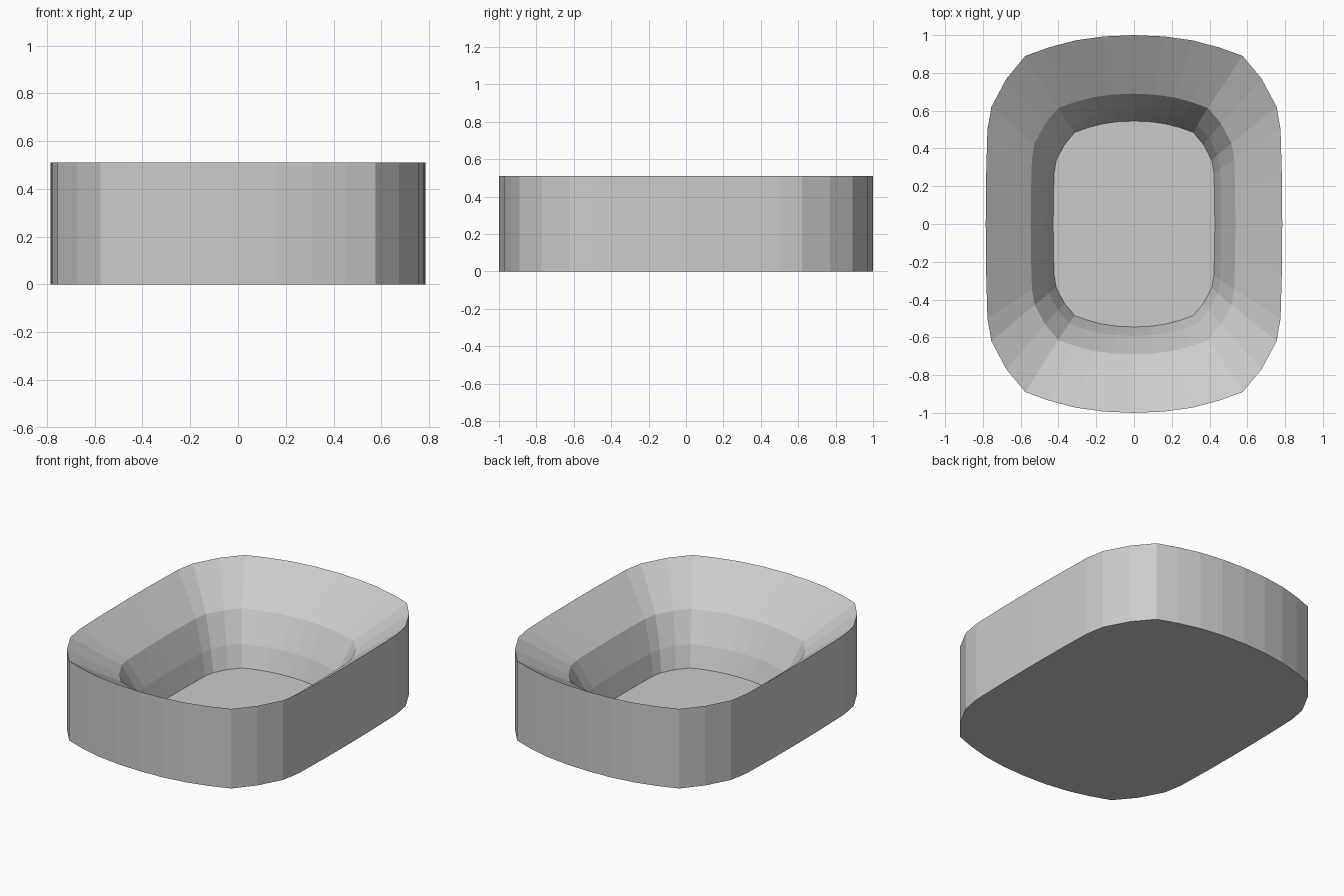
import bpy, bmesh

if "Cube" in bpy.data.objects:
    bpy.data.objects.remove(bpy.data.objects["Cube"])

# Quarter outline of the rounded-rectangle rim, from right side to back
QUARTER = [(0.785, 0), (0.783, 0.25), (0.776, 0.5), (0.755, 0.62), (0.675, 0.77),
           (0.575, 0.89), (0.45, 0.935), (0.31, 0.972), (0.16, 0.993), (0, 1.0)]


def full_outline():
    half = QUARTER + [(-x, y) for x, y in reversed(QUARTER[:-1])]
    return half + [(x, -y) for x, y in reversed(half[1:-1])]


def lofted_basin(name, levels):
    bm = bmesh.new()
    rings = [[bm.verts.new((x * s + dx, y * s, z)) for x, y in full_outline()]
             for s, z, dx in levels]
    n = len(rings[0])
    for a, b in zip(rings, rings[1:]):
        for i in range(n):
            j = (i + 1) % n
            bm.faces.new((a[i], a[j], b[j], b[i]))
    bm.faces.new(rings[0][::-1])
    bm.faces.new(rings[-1])
    bmesh.ops.recalc_face_normals(bm, faces=bm.faces)
    mesh = bpy.data.meshes.new(name)
    bm.to_mesh(mesh)
    bm.free()
    obj = bpy.data.objects.new(name, mesh)
    bpy.context.collection.objects.link(obj)
    return obj


# Outer wall, sharp rim, two sloped inner bands, steep lower band and floor
lofted_basin("basin", [(1.0, 0.0, 0), (1.0, 0.51, 0), (0.69, 0.32, -0.005),
                       (0.592, 0.14, -0.003), (0.545, 0.01, 0)])
